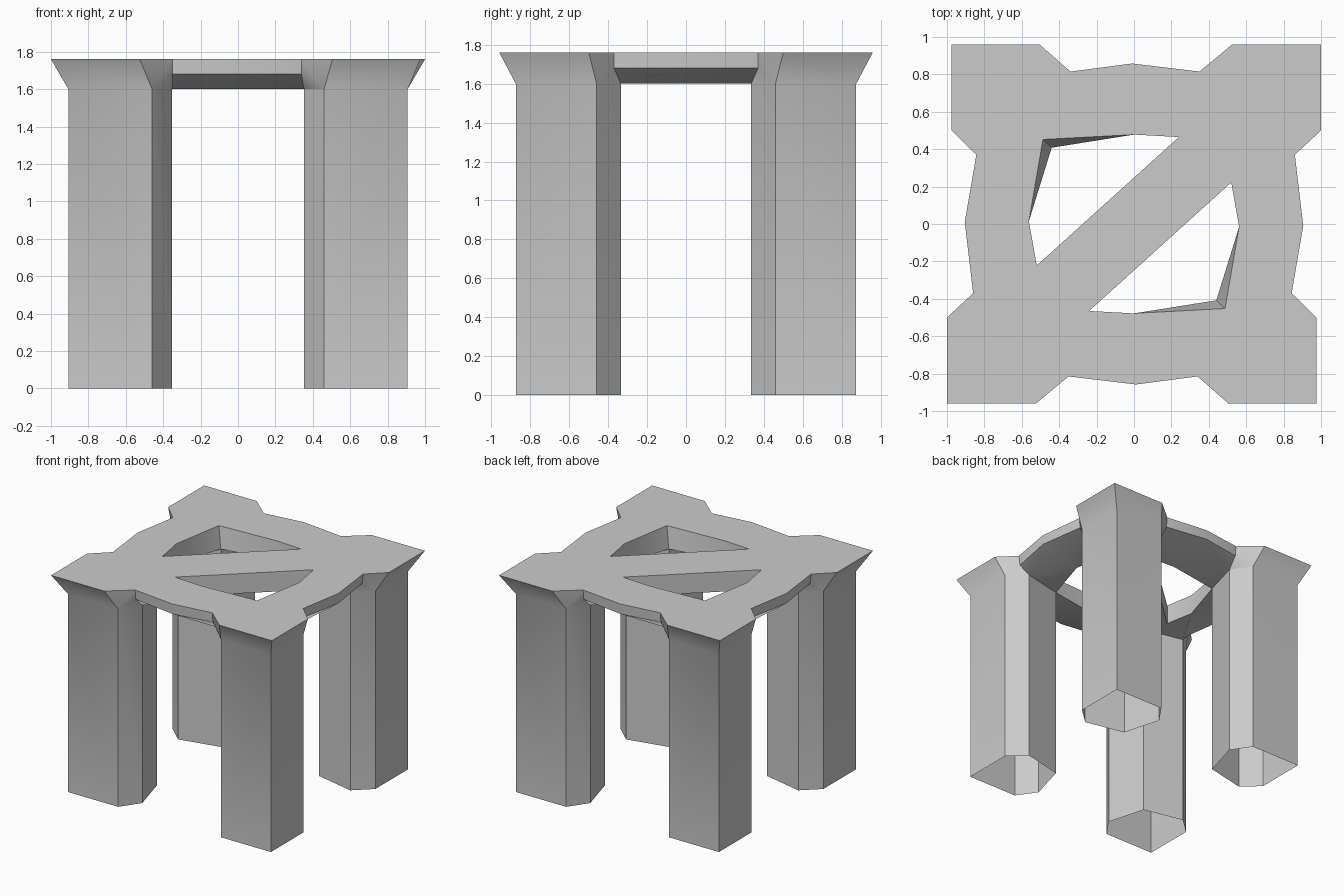
import bpy, bmesh
from mathutils import Vector

if "Cube" in bpy.data.objects:
    bpy.data.objects.remove(bpy.data.objects["Cube"])

TOP, EDGE, KNEE = 1.76, 1.68, 1.60   # table top, outer beam underside, leg head
bm = bmesh.new()


def face(*pts):
    """Add a face and its twin turned half round the z axis."""
    for s in (1, -1):
        bm.faces.new([bm.verts.new((s * p[0], s * p[1], p[2])) for p in pts])


def turn(p):
    return Vector((-p[0], -p[1], p[2]))


def drop(p, z):
    return Vector((p[0], p[1], z))


def corner(sx, ox, fx, nf, ns):
    """Points of one rear corner: leg hexagon, flared rim and beam necks."""
    v = lambda x, y, z: Vector((sx * x, y, z))
    hexagon = [(.46, .875), (.907, .875), (.907, .46),
               (.77, .335), (.44, .408), (.352, .72)]
    return dict(leg=[v(x, y, KNEE) for x, y in hexagon],
                rim=[v(fx, .96, TOP), v(ox, .96, TOP), v(ox, .50, TOP)],
                nf=v(*nf, TOP), ns=v(*ns, TOP),
                nf_low=v(nf[0], nf[1] - .01, EDGE),
                ns_low=v(ns[0] - .01, ns[1], EDGE))


def leg_and_flare(c):
    # hollow six-sided leg, open at the foot
    leg, rim = c["leg"], c["rim"]
    for a, b in zip(leg, leg[1:] + leg[:1]):
        face(drop(a, 0), drop(b, 0), b, a)
    # flare from the leg head out to the rim
    for i in (0, 1):
        face(leg[i], leg[i + 1], rim[i + 1], rim[i])
    for k, r, n, low, knee in ((leg[0], rim[0], c["nf"], c["nf_low"], leg[5]),
                               (leg[2], rim[2], c["ns"], c["ns_low"], leg[3])):
        face(k, r, n, low)
        face(k, low, knee)


def beam(na, la, ka, ca, ha, mid, hmid, nb, lb, kb, cb, hb):
    """Kinked beam from a diagonal corner (a) to a plain corner (b)."""
    low, hlow = drop(mid, EDGE), drop(hmid, KNEE)
    face(na, mid, hmid, ha)
    face(mid, nb, hb, hmid)
    face(na, la, low, mid)
    face(mid, low, lb, nb)
    face(la, ka, hlow, low)                    # sloping underside
    face(ka, ca, drop(ha, KNEE), hlow)
    face(low, hlow, kb, lb)
    face(hlow, cb, kb)
    face(ha, hmid, hlow, drop(ha, KNEE))       # wall of the opening
    face(hmid, hb, cb, hlow)


A = corner(1, 1.0, .525, (.35, .815), (.86, .37))
B = corner(-1, .975, .505, (.34, .815), (.843, .37))
for c in (A, B):
    leg_and_flare(c)

# corners of the triangular opening
h1, h2 = Vector((.24, .465, TOP)), Vector((-.52, -.222, TOP))
hb = Vector((-.487, .452, TOP))

# corner plates
face(A["nf"], *A["rim"], A["ns"], turn(h2), h1)
face(B["nf"], *B["rim"], B["ns"], hb)

# rear and left beams (twins give front and right)
beam(A["nf"], A["nf_low"], A["leg"][5], A["leg"][4], h1,
     Vector((-.01, .858, TOP)), Vector((0, .478, TOP)),
     B["nf"], B["nf_low"], B["leg"][5], B["leg"][4], hb)
beam(turn(A["ns"]), turn(A["ns_low"]), turn(A["leg"][3]), turn(A["leg"][4]), h2,
     Vector((-.905, .01, TOP)), Vector((-.562, .015, TOP)),
     B["ns"], B["ns_low"], B["leg"][3], B["leg"][4], hb)

# diagonal brace, each half running from one corner to the centre line
m = (h1 + h2) / 2
for z in (TOP, KNEE):
    end = [] if z == TOP else [A["leg"][4]]
    face(drop(m, z), drop(h1, z), *end, drop(turn(h2), z), drop(turn(m), z))
face(h1, m, drop(m, KNEE), drop(h1, KNEE))
face(m, h2, drop(h2, KNEE), drop(m, KNEE))

bmesh.ops.remove_doubles(bm, verts=bm.verts, dist=.0005)
bmesh.ops.recalc_face_normals(bm, faces=bm.faces)
mesh = bpy.data.meshes.new("table_frame")
bm.to_mesh(mesh)
bm.free()
obj = bpy.data.objects.new("table_frame", mesh)
bpy.context.collection.objects.link(obj)
bpy.context.view_layer.objects.active = obj
obj.select_set(True)
bpy.ops.object.shade_smooth_by_angle(angle=.6)
